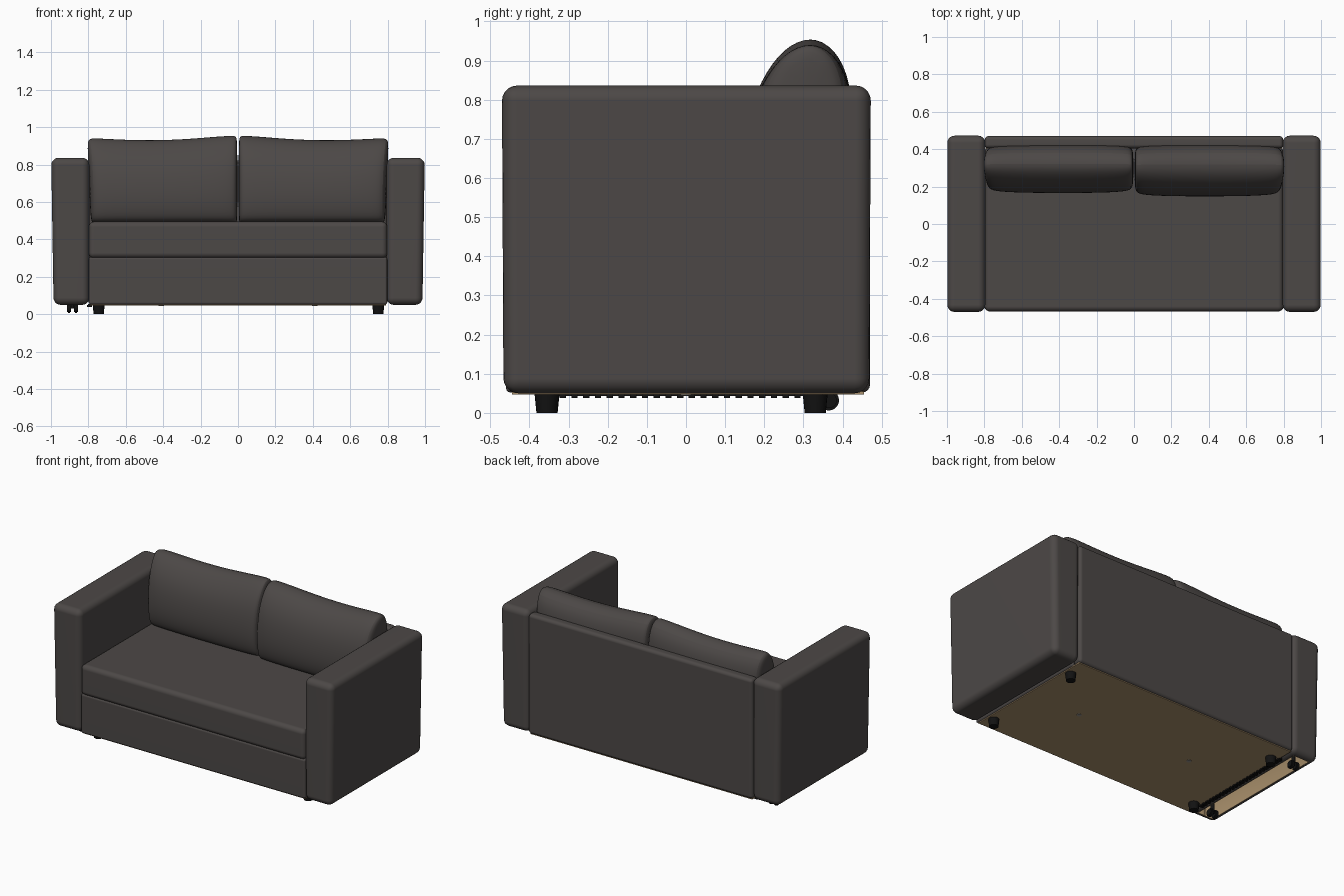
import bpy, bmesh, math
from mathutils import Vector, Matrix

if "Cube" in bpy.data.objects:
    bpy.data.objects.remove(bpy.data.objects["Cube"], do_unlink=True)


def material(name, rgb):
    m = bpy.data.materials.new(name)
    m.use_nodes = True
    m.diffuse_color = (*rgb, 1)
    bsdf = m.node_tree.nodes["Principled BSDF"]
    bsdf.inputs["Base Color"].default_value = (*rgb, 1)
    bsdf.inputs["Roughness"].default_value = 0.9
    return m


FABRIC = material("charcoal fabric", (0.073, 0.065, 0.062))
WOOD = material("tan board", (0.40, 0.28, 0.15))
BLACK = material("black plastic", (0.006, 0.006, 0.006))
STEEL = material("grey metal", (0.30, 0.28, 0.25))


def finish(bm, name, mats, weighted=False, subsurf=0):
    bmesh.ops.recalc_face_normals(bm, faces=bm.faces)
    mesh = bpy.data.meshes.new(name)
    bm.to_mesh(mesh)
    bm.free()
    ob = bpy.data.objects.new(name, mesh)
    bpy.context.collection.objects.link(ob)
    for m in mats:
        mesh.materials.append(m)
    bpy.ops.object.select_all(action='DESELECT')
    ob.select_set(True)
    bpy.context.view_layer.objects.active = ob
    bpy.ops.object.shade_smooth_by_angle(angle=math.radians(40))
    if subsurf:
        mod = ob.modifiers.new("soften", 'SUBSURF')
        mod.levels = mod.render_levels = subsurf
    if weighted:
        ob.modifiers.new("even shading", 'WEIGHTED_NORMAL')
    return ob


def rounded_box(lo, hi, radius, segments=5):
    lo, hi = Vector(lo), Vector(hi)
    bm = bmesh.new()
    bmesh.ops.create_cube(bm, size=1)
    for v in bm.verts:
        v.co = (lo + hi) / 2 + v.co * (hi - lo)
    if radius:
        bmesh.ops.bevel(bm, geom=bm.edges[:], offset=radius, segments=segments,
                        profile=0.5, affect='EDGES')
    return bm


def box(name, lo, hi, radius, mat, segments=5):
    return finish(rounded_box(lo, hi, radius, segments), name, [mat], weighted=radius > 0)


# Armrests: slightly narrower at the foot; the right one is hollow underneath
for side, label in ((1, "left"), (-1, "right")):
    x0, x1 = sorted((side * 0.795, side * 0.998))
    bm = rounded_box((x0, -0.47, 0.05), (x1, 0.472, 0.836), 0.038)
    for v in bm.verts:
        low = max(0, 1 - (v.co.z - 0.05) / 0.75)
        if abs(v.co.x) > 0.9:
            v.co.x -= side * 0.012 * low
        v.co.y *= 1 - 0.008 * low
    if side < 0:
        bm.normal_update()
        under = max((f for f in bm.faces if f.normal.z < -0.99), key=lambda f: f.calc_area())
        rim = bmesh.ops.inset_region(bm, faces=[under], thickness=0.006)["faces"]
        cavity = bmesh.ops.extrude_face_region(bm, geom=[under])["geom"]
        roof = [g for g in cavity if isinstance(g, bmesh.types.BMFace)]
        bmesh.ops.translate(bm, vec=(0, 0, 0.2), verts=roof[0].verts[:])
        if under.is_valid:
            bmesh.ops.delete(bm, geom=[under], context='FACES_ONLY')
        walls = {f for v in roof[0].verts for f in v.link_faces}
        for f in list(rim) + list(walls):
            if f.is_valid:
                f.material_index = 1
    finish(bm, label + "_armrest", [FABRIC, WOOD], weighted=True)

# Body
box("front_base", (-0.798, -0.46, 0.052), (0.798, 0.40, 0.305), 0.012, FABRIC, 3)
box("seat", (-0.798, -0.468, 0.30), (0.798, 0.41, 0.495), 0.028, FABRIC)
box("backrest", (-0.798, 0.405, 0.052), (0.798, 0.47, 0.822), 0.02, FABRIC, 4)
box("bottom_board", (-0.79, -0.445, 0.047), (0.79, 0.455, 0.055), 0, WOOD)

# Back cushions: loaf profile (y, z) swept sideways with soft, pinched ends
PROFILE = [(0.20, 0.485), (0.165, 0.52), (0.147, 0.62), (0.158, 0.75), (0.19, 0.85),
           (0.25, 0.93), (0.32, 0.958), (0.385, 0.93), (0.425, 0.85), (0.428, 0.70),
           (0.41, 0.52), (0.37, 0.485)]
# Stations: position along the cushion, thickness scale, top height offset
STATIONS = [(0.0, 0.55, -0.012), (0.008, 0.84, 0.004), (0.04, 0.93, 0.006), (0.15, 0.98, 0),
            (0.35, 1.0, -0.014), (0.55, 1.0, -0.02), (0.75, 0.99, -0.017),
            (0.92, 0.95, -0.009), (0.985, 0.86, -0.008), (1.0, 0.55, -0.02)]


def cushion(name, side, shift):
    bm = bmesh.new()
    rings = []
    for t, thick, top in STATIONS:
        ring = []
        for y, z in PROFILE:
            rise = max(0, (z - 0.49) / 0.47)
            x = 0.003 + t * (0.787 + 0.02 * rise ** 3)
            yy = 0.30 + (y - 0.30) * thick + (shift if y < 0.3 else 0)
            zz = z + top * rise
            if thick < 0.6:
                zz = 0.72 + (zz - 0.72) * 0.93
            ring.append(bm.verts.new((side * x, yy, zz)))
        rings.append(ring)
    n = len(PROFILE)
    for a, b in zip(rings, rings[1:]):
        for i in range(n):
            bm.faces.new((a[i], a[(i + 1) % n], b[(i + 1) % n], b[i]))
    bm.faces.new(rings[0])
    bm.faces.new(rings[-1])
    finish(bm, name, [FABRIC], subsurf=2)


cushion("left_back_cushion", 1, -0.004)
cushion("right_back_cushion", -1, 0.014)


def cylinder(name, x, y, z0, z1, r0, r1, mat, sides=20):
    bm = bmesh.new()
    bmesh.ops.create_cone(bm, cap_ends=True, segments=sides, radius1=r0, radius2=r1,
                          depth=z1 - z0, matrix=Matrix.Translation((x, y, (z0 + z1) / 2)))
    return finish(bm, name, [mat])


# Feet under the body
for x, label in ((0.75, "left"), (-0.745, "right")):
    for y, end in ((-0.355, "front"), (0.33, "back")):
        cylinder(f"{end}_{label}_foot", x, y, 0, 0.05, 0.027, 0.032, BLACK)

# Castors under the hollow armrest
for y, end in ((-0.355, "front"), (0.365, "back")):
    for dx in (-0.018, 0.018):
        bm = bmesh.new()
        bmesh.ops.create_cone(bm, cap_ends=True, segments=20, radius1=0.026, radius2=0.026,
                              depth=0.022)
        bmesh.ops.rotate(bm, verts=bm.verts, matrix=Matrix.Rotation(math.pi / 2, 3, 'Y'))
        bmesh.ops.bevel(bm, geom=[e for e in bm.edges if abs(e.verts[0].co.x - e.verts[1].co.x) < 1e-4],
                        offset=0.006, segments=2, affect='EDGES')
        bmesh.ops.translate(bm, verts=bm.verts, vec=(-0.885 + dx, y, 0.032))
        finish(bm, end + "_castor_wheel", [BLACK])
    cylinder(end + "_castor_stem", -0.885, y, 0.03, 0.255, 0.011, 0.011, BLACK, 12)

# Toothed sliding rail beside the hollow armrest
box("slide_rail", (-0.803, -0.36, 0.043), (-0.785, 0.36, 0.056), 0, BLACK)
for i in range(24):
    y = -0.345 + i * 0.03
    box("rail_tooth", (-0.808, y - 0.008, 0.038), (-0.78, y + 0.008, 0.05), 0, BLACK)

# Fixing plugs in the bottom board
for x, label in ((0.41, "left"), (-0.41, "right")):
    cylinder(label + "_board_plug", x, 0, 0.0445, 0.049, 0.014, 0.014, STEEL, 16)
